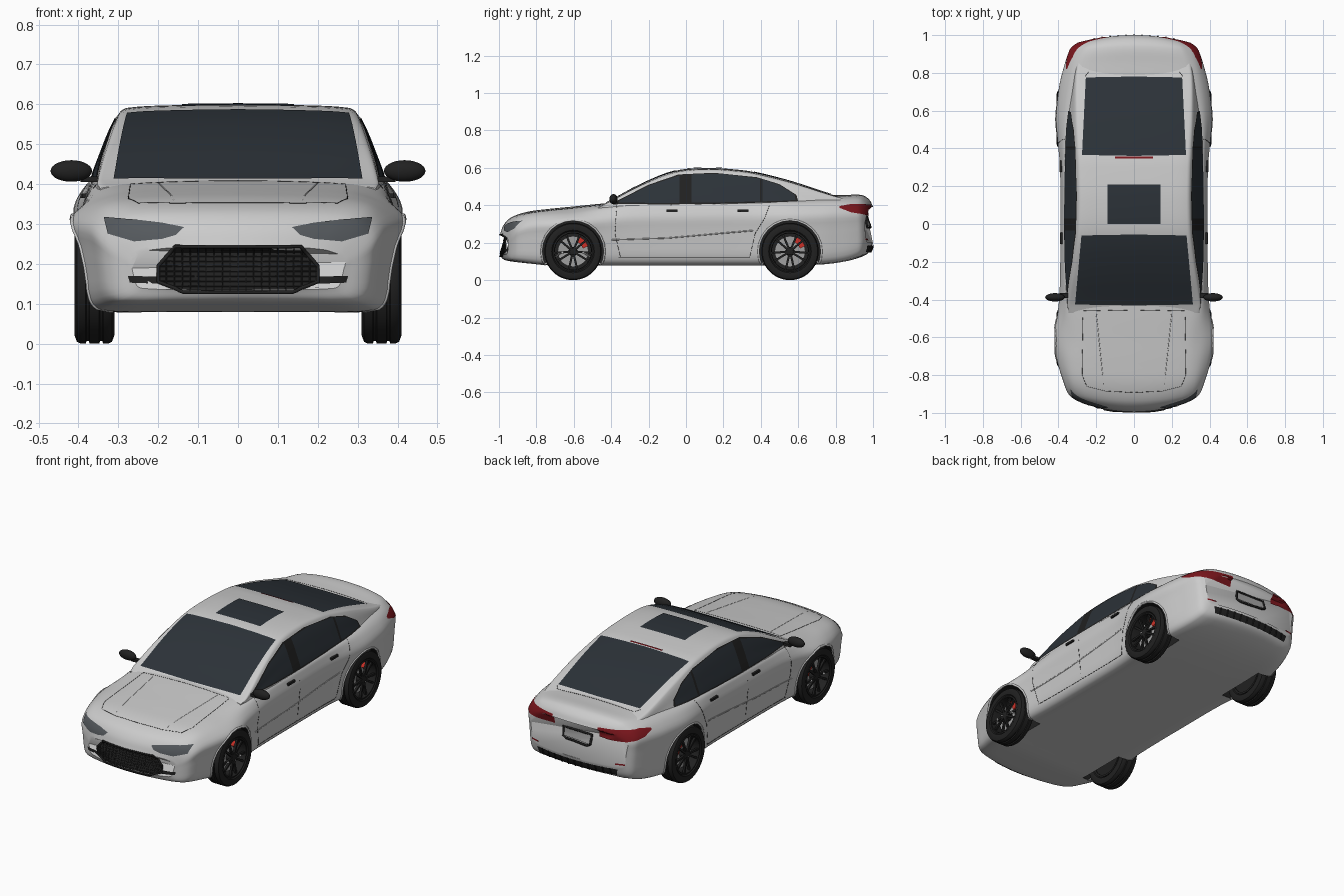
import bpy, bmesh, math
from mathutils import Vector
from mathutils.bvhtree import BVHTree

if "Cube" in bpy.data.objects:
    bpy.data.objects.remove(bpy.data.objects["Cube"])


def material(name, *rgb):
    m = bpy.data.materials.new(name)
    m.diffuse_color = (*rgb, 1)
    m.use_nodes = True
    m.node_tree.nodes["Principled BSDF"].inputs["Base Color"].default_value = m.diffuse_color
    return m


PAINT = material("paint", .8, .8, .8)
GLASS = material("glass", .025, .032, .04)
BLACK = material("black", .015, .015, .015)
LAMP = material("lamp", .09, .1, .11)
METAL = material("metal", .35, .35, .35)
RED = material("red", .2, .008, .012)
CALIPER = material("caliper", .6, .03, .02)


def smooth(o, angle=35):
    bpy.ops.object.select_all(action='DESELECT')
    o.select_set(True)
    bpy.context.view_layer.objects.active = o
    bpy.ops.object.shade_smooth_by_angle(angle=math.radians(angle))


def finish(bm, name, mat, recalc=True):
    if recalc:
        bmesh.ops.recalc_face_normals(bm, faces=bm.faces)
    me = bpy.data.meshes.new(name)
    bm.to_mesh(me)
    o = bpy.data.objects.new(name, me)
    bpy.context.collection.objects.link(o)
    me.materials.append(mat)
    smooth(o)
    return o


def spline(pts, sub):
    # smooth curve through points of any dimension
    P = [Vector(p) for p in pts]
    n = len(P)
    T = [(P[min(i + 1, n - 1)] - P[max(i - 1, 0)]).normalized() for i in range(n)]
    out = []
    for i in range(n - 1):
        L = (P[i + 1] - P[i]).length
        for k in range(sub):
            t = k / sub
            out.append(P[i] * (2*t**3 - 3*t*t + 1) + T[i] * (L * (t**3 - 2*t*t + t))
                       + P[i + 1] * (3*t*t - 2*t**3) + T[i + 1] * (L * (t**3 - t*t)))
    return out + [P[-1]]


def loft(halves):
    bm = bmesh.new()
    rings = []
    for h in halves:
        full = list(h) + [(-p[0], p[1], p[2]) for p in reversed(h[1:-1])]
        rings.append([bm.verts.new(p) for p in full])
    n = len(rings[0])
    for a, b in zip(rings, rings[1:]):
        for i in range(n):
            bm.faces.new((a[i], a[(i + 1) % n], b[(i + 1) % n], b[i]))
    bm.faces.new(rings[0])
    bm.faces.new(rings[-1])
    bmesh.ops.recalc_face_normals(bm, faces=bm.faces)
    return bm


# lower body stations: y, bottom z, shoulder z, deck z, half width, deck half width, bow
stations = [(-.995, .135, .225, .245, .27, .25, .045), (-.975, .11, .275, .295, .32, .28, .05),
            (-.935, .1, .315, .335, .35, .3, .04), (-.85, .09, .345, .365, .375, .32, .02),
            (-.74, .08, .36, .38, .405, .33, .01), (-.61, .08, .37, .393, .425, .335, 0),
            (-.46, .08, .385, .408, .402, .35, 0), (-.3, .08, .4, .42, .392, .36, 0),
            (0, .08, .405, .42, .39, .365, 0), (.3, .08, .41, .43, .392, .365, 0),
            (.55, .08, .415, .44, .412, .36, 0), (.72, .085, .42, .453, .397, .34, 0),
            (.85, .1, .42, .455, .37, .32, -.015), (.94, .125, .415, .455, .345, .29, -.03),
            (.98, .15, .4, .43, .33, .27, -.045), (1.0, .2, .375, .392, .305, .25, -.045)]
halves = []
for y, zb, zs, zt, w, wt, bow in spline(stations, 5):
    h, d = zs - zb, zt - zs
    sec = [(0, zb), (w*.5, zb), (w*.86, zb + .003), (w*.935, zb + h*.1), (w*.965, zb + h*.35),
           (w*.985, zb + h*.6), (w, zb + h*.78), (w*.55 + wt*.45, zb + h*.92), (wt, zs),
           (wt*.85, zs + d*.55), (wt*.45, zs + d*.9), (0, zt)]
    halves.append([(p[0], y + bow*(p[0]/w)**2, p[1]) for p in spline(sec, 3)])
body_bm = loft(halves)

# cabin stations: y, roof z, base half width
cabin = [(-.47, .395, .345), (-.42, .416, .353), (-.25, .508, .365), (-.06, .584, .37), (.12, .6, .37),
         (.3, .588, .368), (.38, .574, .366), (.56, .528, .355), (.78, .457, .325), (.88, .43, .3)]
halves = []
for y, zr, wb in spline(cabin, 6):
    k = max(0, (zr - .41) / .19)
    xe = wb - .072*k
    c = .006 + .016*k
    sec = [(0, .375), (wb - .03, .375), (wb, .38), (wb*.5 + xe*.5 + .008*k, .19 + (zr - c)/2),
           (xe, zr - c), (xe - .02, zr - c*.4), (xe*.55, zr - c*.1), (0, zr)]
    halves.append([(p[0], y, p[1]) for p in spline(sec, 4)])
cabin_bm = loft(halves)
TREES = [BVHTree.FromBMesh(body_bm), BVHTree.FromBMesh(cabin_bm)]
body = finish(body_bm, "body_shell", PAINT)
finish(cabin_bm, "cabin_shell", PAINT)


def hit(axis, s, p, off):
    # project a 2D drawing point onto the bodywork along an axis
    i = 'XYZ'.index(axis)
    o = list(p)
    o.insert(i, 2 * s)
    d = Vector((0, 0, 0))
    d[i] = -s
    hits = [h for h in (t.ray_cast(Vector(o), d) for t in TREES) if h[0]]
    if not hits:
        o[i] = s
        hits = [TREES[0].find_nearest(Vector(o))]
    loc, nor = min(hits, key=lambda h: h[3])[:2]
    return loc + (nor if nor.dot(d) < 0 else -nor) * off


def dense(pts, n=8):
    out = [Vector(a).lerp(Vector(b), k / n) for a, b in zip(pts, pts[1:]) for k in range(n)]
    return out + [Vector(pts[-1])]


def patch(name, axis, s, lo, hi, mat, off=.003, n=8):
    bm = bmesh.new()
    rows = []
    for a, b in zip(dense(lo), dense(hi)):
        rows.append([bm.verts.new(hit(axis, s, a.lerp(b, k / n), off)) for k in range(n + 1)])
    for r, q in zip(rows, rows[1:]):
        for k in range(n):
            f = bm.faces.new((r[k], r[k + 1], q[k + 1], q[k]))
            f.normal_update()
            if f.normal['XYZ'.index(axis)] * s < 0:
                f.normal_flip()
    finish(bm, name, mat, False)


def strip(name, axis, s, pts, r, mat, off=.001):
    cu = bpy.data.curves.new(name, 'CURVE')
    cu.dimensions = '3D'
    cu.bevel_depth, cu.bevel_resolution = r, 1
    P = [hit(axis, s, p, off) for p in dense(pts, 6)]
    sp = cu.splines.new('POLY')
    sp.points.add(len(P) - 1)
    for q, p in zip(sp.points, P):
        q.co = (*p, 1)
    cu.materials.append(mat)
    bpy.context.collection.objects.link(bpy.data.objects.new(name, cu))


def flip(pts, m):
    return [(p[0] * m, p[1]) for p in pts]


def lathe(name, prof, centre, s, mat, n=48):
    bm = bmesh.new()
    rings = [[bm.verts.new((centre[0] + s*x, centre[1] + r*math.cos(a*math.tau/n),
                            centre[2] + r*math.sin(a*math.tau/n))) for x, r in prof] for a in range(n)]
    m = len(prof)
    for i in range(n):
        a, b = rings[i], rings[(i + 1) % n]
        for j in range(m):
            bm.faces.new((a[j], a[(j + 1) % m], b[(j + 1) % m], b[j]))
    bmesh.ops.remove_doubles(bm, verts=bm.verts, dist=1e-5)
    return finish(bm, name, mat)


def box(bm, size, centre, turn=None):
    vs = bmesh.ops.create_cube(bm, size=1)['verts']
    for v in vs:
        v.co = Vector([v.co[i] * size[i] for i in range(3)]) + Vector(centre)
        if turn:
            a, c = turn
            y, z = v.co.y, v.co.z
            v.co = Vector((v.co.x, y*math.cos(a) - z*math.sin(a), y*math.sin(a) + z*math.cos(a))) + Vector(c)


# wheels and wheel arches
R = .153
tread = [(.036, .104), (.047, .114), (.05, .132), (.044, .148), (.034, R), (.022, R), (.02, .147), (.014, .147), (.012, R)]
tread += [(-x, r) for x, r in reversed(tread)]
for y in (-.604, .556):
    for s in (1, -1):
        c = Vector((.36 * s, y, R))
        cut = lathe("arch_cutter", [(-.085, 0), (-.085, .166), (.2, .166), (.2, 0)], c, s, BLACK)
        mod = body.modifiers.new("arch", 'BOOLEAN')
        mod.object, mod.operation, mod.solver = cut, 'DIFFERENCE', 'EXACT'
        mod.material_mode = 'TRANSFER'
        bpy.context.view_layer.objects.active = body
        bpy.ops.object.modifier_apply(modifier=mod.name)
        bpy.data.objects.remove(cut)
        lathe("tyre", tread, c, s, BLACK)
        lathe("rim", [(.042, .108), (.044, .1), (.03, .097), (-.045, .097), (-.045, .108)], c, s, BLACK)
        lathe("wheel_back", [(-.03, 0), (-.03, .1), (-.04, .1), (-.04, 0)], c, s, BLACK)
        lathe("brake_disc", [(.004, 0), (.004, .082), (-.006, .082), (-.006, 0)], c, s, METAL)
        lathe("hub", [(.04, 0), (.038, .018), (.03, .024), (0, .024), (0, 0)], c, s, BLACK, 20)
        bm = bmesh.new()
        for k in range(10):
            box(bm, (.012, .084, .011), (s*.032, .06, 0), (k*math.tau/10 + (.08 if k % 2 else -.08), c))
        finish(bm, "spokes", BLACK)
        bm = bmesh.new()
        for a in (.5, .75, 1.0):
            box(bm, (.02, .03, .024), (s*.012, .07, 0), (a, c))
        finish(bm, "brake_caliper", CALIPER)
        arc = [(y + .169*math.cos(a*math.pi/12), R + .169*math.sin(a*math.pi/12)) for a in range(-2, 15)]
        strip("arch_lip", 'X', s, arc, .006, PAINT, -.001)
smooth(body)

# side glass, trim, handles, mirrors and shut lines
for s in (1, -1):
    patch("window_trim", 'X', s, [(-.39, .408), (-.2, .405), (-.04, .405), (.15, .407), (.38, .412), (.5, .415), (.6, .42)],
          [(-.375, .42), (-.2, .509), (-.04, .564), (.15, .573), (.38, .549), (.5, .512), (.59, .455)], BLACK, .002)
    patch("front_window", 'X', s, [(-.36, .413), (-.2, .412), (-.035, .412)],
          [(-.355, .424), (-.2, .503), (-.035, .558)], GLASS, .004)
    patch("rear_window", 'X', s, [(.03, .413), (.2, .415), (.395, .42)], [(.03, .564), (.2, .566), (.395, .541)], GLASS, .004)
    patch("quarter_window", 'X', s, [(.41, .42), (.5, .422), (.585, .427)], [(.41, .537), (.5, .506), (.58, .456)], GLASS, .004)
    for y in (-.075, .305):
        bm = bmesh.new()
        box(bm, (.014, .06, .012), hit('X', s, (y, .37), .003))
        finish(bm, "door_handle", BLACK)
    bm = bmesh.new()
    bmesh.ops.create_uvsphere(bm, u_segments=24, v_segments=14, radius=1)
    for v in bm.verts:
        v.co = Vector((s*.418 + v.co.x*.052, -.388 + v.co.y*.022, .433 + v.co.z*.027))
    finish(bm, "mirror", BLACK)
    bm = bmesh.new()
    box(bm, (.06, .025, .014), (s*.365, -.378, .412))
    finish(bm, "mirror_stalk", BLACK)
    for line in ([(-.37, .4), (-.38, .25), (-.35, .12)], [(0, .4), (0, .12)],
                 [(.45, .41), (.42, .33), (.37, .25), (.34, .12)], [(-.36, .12), (.34, .12)]):
        strip("door_line", 'X', s, line, .001, BLACK, 0)
    strip("crease", 'X', s, [(-.4, .215), (-.1, .225), (.36, .265)], .004, PAINT, -.002)

# upper glass
patch("windshield", 'Z', 1, [(-.312, -.425), (0, -.43), (.312, -.425)], [(-.278, -.06), (0, -.055), (.278, -.06)], GLASS)
patch("rear_glass", 'Z', 1, [(-.275, .365), (0, .36), (.275, .365)], [(-.255, .775), (0, .78), (.255, .775)], GLASS)
patch("sunroof", 'Z', 1, [(-.14, 0), (.14, 0)], [(-.14, .21), (.14, .21)], GLASS)
patch("high_brake_light", 'Z', 1, [(-.1, .347), (.1, .347)], [(-.1, .357), (.1, .357)], RED, .005)
hood = [(0, -.455), (.27, -.46), (.275, -.8), (.25, -.86), (.15, -.885), (0, -.892)]
for m in (1, -1):
    strip("hood_line", 'Z', 1, flip(hood, m), .001, BLACK, 0)
    strip("hood_ridge", 'Z', 1, flip([(.2, -.47), (.16, -.86)], m), .003, PAINT, -.0015)
    strip("trunk_line", 'Z', 1, flip([(0, .805), (.24, .805), (.26, .78)], m), .001, BLACK, 0)

# grille with frame and mesh
lo = [(-.2, .155), (-.135, .13), (.135, .13), (.2, .155)]
hi = [(-.2, .195), (-.157, .243), (.157, .243), (.2, .195)]
patch("grille", 'Y', -1, lo, hi, BLACK)
strip("grille_frame", 'Y', -1, lo + hi[::-1] + lo[:1], .005, BLACK, .003)
for k in range(8):
    z = .144 + k * .0125
    w = .135 + (z - .13)*2.6 if z < .155 else .2 if z < .195 else .2 - (z - .195)*.9
    strip("grille_bar", 'Y', -1, [(-w, z), (w, z)], .002, BLACK, .004)
for k in range(-9, 10):
    x = k * .02
    a = .13 + max(0, abs(x) - .135)*.38
    b = .243 - max(0, abs(x) - .157)*1.1
    strip("grille_bar", 'Y', -1, [(x, a), (x, b)], .0018, BLACK, .004)

# lamps, intakes and rear details
for m in (1, -1):
    patch("headlight", 'Y', -1, flip([(.155, .272), (.19, .262), (.26, .256), (.325, .275)], m),
          flip([(.135, .291), (.19, .302), (.25, .309), (.335, .316)], m), LAMP)
    patch("front_intake", 'Y', -1, flip([(.195, .15), (.27, .153)], m), flip([(.205, .168), (.275, .17)], m), BLACK)
    patch("tail_light", 'Y', 1, flip([(.14, .345), (.23, .345), (.318, .35)], m),
          flip([(.14, .402), (.23, .404), (.31, .405)], m), RED)
    patch("tail_light_side", 'X', m, [(.82, .385), (.88, .362), (.955, .35)], [(.82, .394), (.88, .405), (.955, .402)], RED)
    patch("reflector", 'Y', 1, flip([(.24, .212), (.29, .215)], m), flip([(.24, .22), (.29, .223)], m), RED)
patch("plate", 'Y', 1, [(-.085, .29), (.085, .29)], [(-.085, .335), (.085, .335)], METAL)
strip("plate_frame", 'Y', 1, [(-.09, .29), (-.07, .28), (.07, .28), (.09, .29), (.09, .34), (-.09, .34), (-.09, .29)], .006, BLACK, .002)
patch("rear_diffuser", 'Y', 1, [(-.24, .152), (.24, .152)], [(-.25, .187), (.25, .187)], BLACK, .004)
for k in range(-5, 6):
    strip("diffuser_fin", 'Y', 1, [(k*.042, .152), (k*.042, .187)], .004, BLACK, .006)
